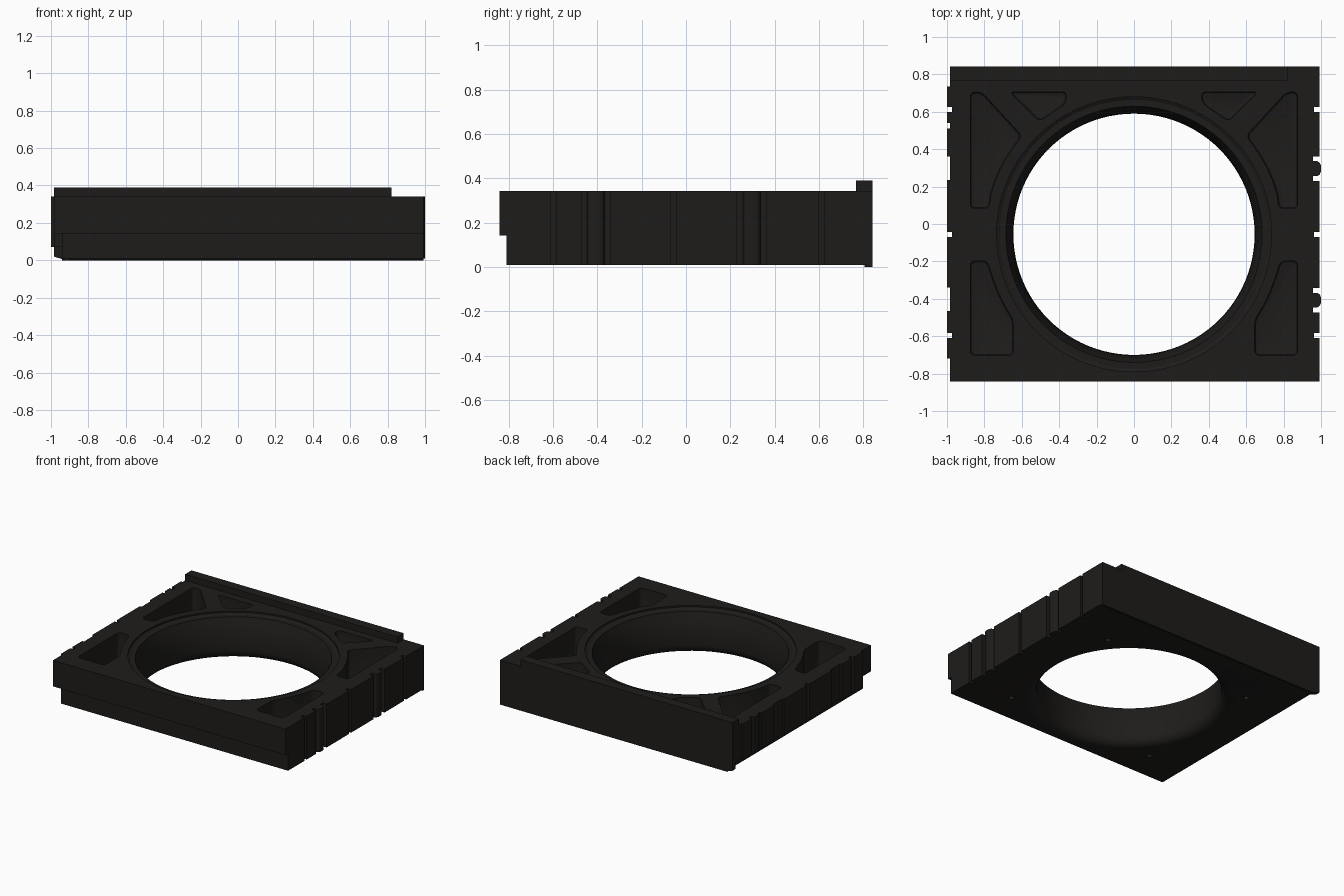
import bpy, bmesh, math
from mathutils import Vector, Matrix

if "Cube" in bpy.data.objects:
    bpy.data.objects.remove(bpy.data.objects["Cube"])

TOP, HOLE_Y = 0.342, -0.055

dark = bpy.data.materials.new("dark_plastic")
dark.diffuse_color = (0.013, 0.012, 0.011, 1)
dark.use_nodes = True
dark.node_tree.nodes["Principled BSDF"].inputs["Base Color"].default_value = dark.diffuse_color


def new_object(name, bm):
    bmesh.ops.recalc_face_normals(bm, faces=bm.faces)
    me = bpy.data.meshes.new(name)
    bm.to_mesh(me)
    bm.free()
    ob = bpy.data.objects.new(name, me)
    bpy.context.collection.objects.link(ob)
    me.materials.append(dark)
    return ob


def prism_bm(pts, lo, hi, axis):
    """Extrude a 2D outline from lo to hi along x (points y,z), y (x,z) or z (x,y)."""
    place = {"x": lambda a, b: (lo, a, b), "y": lambda a, b: (a, lo, b), "z": lambda a, b: (a, b, lo)}[axis]
    step = {"x": (hi - lo, 0, 0), "y": (0, hi - lo, 0), "z": (0, 0, hi - lo)}[axis]
    bm = bmesh.new()
    f = bm.faces.new([bm.verts.new(place(*p)) for p in pts])
    ret = bmesh.ops.extrude_face_region(bm, geom=[f])
    bmesh.ops.translate(bm, vec=step, verts=[v for v in ret["geom"] if isinstance(v, bmesh.types.BMVert)])
    bmesh.ops.recalc_face_normals(bm, faces=bm.faces)
    return bm


def prism(name, pts, lo, hi, axis):
    return new_object(name, prism_bm(pts, lo, hi, axis))


def box(name, x0, x1, y0, y1, z0, z1):
    return prism(name, [(x0, y0), (x1, y0), (x1, y1), (x0, y1)], z0, z1, "z")


def combine(target, other, op):
    m = target.modifiers.new(op, "BOOLEAN")
    m.operation, m.solver, m.object = op, "EXACT", other
    bpy.context.view_layer.objects.active = target
    bpy.ops.object.modifier_apply(modifier=m.name)
    bpy.data.objects.remove(other)


def pocket(pts, floor):
    """Pocket cutter with rounded corners and a filleted floor."""
    bm = prism_bm(pts, floor, TOP + 0.05, "z")
    up = [e for e in bm.edges
          if abs(e.verts[0].co.z - e.verts[1].co.z) > 0.01 and e.calc_face_angle() > 0.4]
    bmesh.ops.bevel(bm, geom=up, offset=0.025, segments=4, profile=0.5, affect="EDGES")
    low = [e for e in bm.edges if all(v.co.z < floor + 1e-4 for v in e.verts)]
    bmesh.ops.bevel(bm, geom=low, offset=0.014, segments=2, profile=0.5, affect="EDGES")
    return new_object("pocket_cutter", bm)


def lathe(name, profile, cx, cy, n):
    """Closed solid of revolution from (radius, z) points."""
    bm = bmesh.new()
    rings = [[bm.verts.new((cx + r * math.cos(2 * math.pi * i / n),
                            cy + r * math.sin(2 * math.pi * i / n), z)) for i in range(n)]
             for r, z in profile]
    for a, b in zip(rings, rings[1:]):
        for i in range(n):
            bm.faces.new((a[i], a[(i + 1) % n], b[(i + 1) % n], b[i]))
    bm.faces.new(rings[0])
    bm.faces.new(rings[-1])
    return new_object(name, bm)


def ring_arc(r, degrees):
    return [(r * math.cos(math.radians(d)), HOLE_Y + r * math.sin(math.radians(d))) for d in degrees]


# Main block: side profile with stepped front and small lip under the back
frame = prism("frame_body", [(-0.81, 0.01), (0.818, 0.01), (0.825, 0), (0.842, 0), (0.842, TOP),
                             (-0.842, TOP), (-0.842, 0.142), (-0.81, 0.142)], -0.94, 0.993, "x")

# Left overhang, back wall end with chamfer, and rear ridge
combine(frame, box("left_overhang", -0.985, -0.92, -0.842, 0.842, 0.142, TOP), "UNION")
combine(frame, box("left_skirt", -0.985, -0.92, -0.74, 0.842, 0.07, 0.2), "UNION")
combine(frame, prism("back_wall_end", [(-0.92, 0), (-0.985, 0.02), (-0.985, 0.2), (-0.9, 0.2), (-0.9, 0)],
                     0.805, 0.842, "y"), "UNION")
combine(frame, box("rear_ridge", -0.985, 0.82, 0.766, 0.842, 0.3, 0.39), "UNION")

# Left side raised pads
for y0, y1 in [(0.625, 0.735), (0.54, 0.6), (0.36, 0.51), (-0.045, 0.235),
               (-0.34, -0.07), (-0.585, -0.465), (-0.72, -0.61)]:
    combine(frame, box("left_pad", -1.0, -0.96, y0, y1, 0.07, TOP), "UNION")

# Left and right side slots
for yc in (0.612, -0.057, -0.597):
    combine(frame, box("right_slot_cutter", 0.963, 1.1, yc - 0.013, yc + 0.013, -0.1, 0.5), "DIFFERENCE")
    combine(frame, box("left_slot_cutter", -1.1, -0.973, yc - 0.013, yc + 0.013, 0.05, 0.5), "DIFFERENCE")

# Right side rounded ribs standing in wide slots
for y0, y1 in [(0.23, 0.362), (-0.472, -0.342)]:
    combine(frame, box("rib_slot_cutter", 0.958, 1.1, y0, y1, -0.1, 0.5), "DIFFERENCE")
    a, b = y0 + 0.026, y1 - 0.026
    rib = [(0.94, a), (0.98, a), (0.993, a + 0.009), (1.0, a + 0.025),
           (1.0, b - 0.025), (0.993, b - 0.009), (0.98, b), (0.94, b)]
    combine(frame, prism("right_rib", rib, 0.01, TOP, "z"), "UNION")

# Large round opening: recessed rim, tapered wall, flared underside
flare = [(0.645 + 0.07 * (1 - math.cos(t)), 0.08 - 0.07 * math.sin(t))
         for t in [math.radians(d) for d in (0, 15, 30, 45, 60, 75, 90)]]
opening = [(0.735, 0.45), (0.735, TOP - 0.012), (0.718, TOP - 0.022), (0.685, TOP - 0.022),
           (0.678, TOP - 0.045), (0.66, 0.25), (0.648, 0.17)] + flare + [(0.715, -0.1)]
combine(frame, lathe("opening_cutter", opening, 0, HOLE_Y, 96), "DIFFERENCE")

# Weight-saving pockets, mirrored left and right
pockets = [
    ([(-0.875, 0.705), (-0.815, 0.705), (-0.6, 0.472)]
     + ring_arc(0.795, (144, 149, 154, 159, 164)) + [(-0.775, 0.083), (-0.875, 0.083)], 0.1),
    ([(-0.665, 0.707), (-0.36, 0.707), (-0.365, 0.645), (-0.505, 0.548)], 0.2),
    ([(-0.875, -0.197), (-0.785, -0.197)] + ring_arc(0.79, (197, 203, 209, 214))
     + [(-0.645, -0.52), (-0.645, -0.702), (-0.875, -0.702)], 0.1),
]
for pts, floor in pockets:
    for s in (1, -1):
        combine(frame, pocket([(s * x, y) for x, y in pts], floor), "DIFFERENCE")

# Screw holes in the underside
for x in (-0.63, 0.63):
    for y in (0.47, -0.585):
        combine(frame, lathe("screw_hole_cutter", [(0.02, -0.1), (0.02, 0.06)], x, y, 16), "DIFFERENCE")

# Smooth the curved walls, keep edges sharp
bpy.ops.object.select_all(action="DESELECT")
frame.select_set(True)
bpy.context.view_layer.objects.active = frame
bpy.ops.object.shade_smooth_by_angle(angle=math.radians(30))
